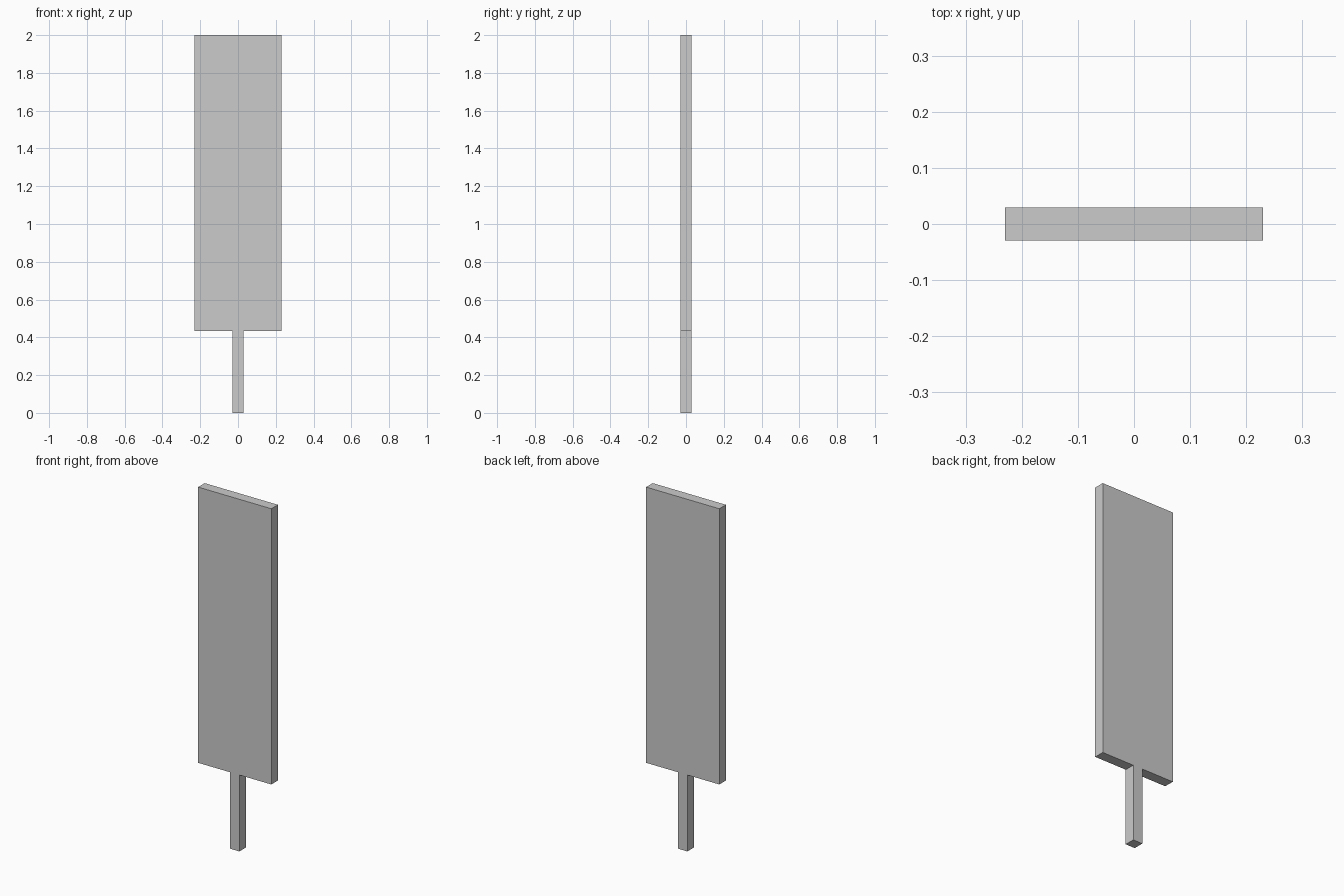
import bpy, bmesh

if "Cube" in bpy.data.objects:
    bpy.data.objects.remove(bpy.data.objects["Cube"])

HALF_T = 0.0295   # half thickness, shared by panel and handle
PANEL_W, HANDLE_W = 0.23, 0.0295
SHOULDER, TOP = 0.434, 2.0

# Paddle outline: right half, mirrored to the left
right = [(HANDLE_W, 0), (HANDLE_W, SHOULDER), (PANEL_W, SHOULDER), (PANEL_W, TOP)]
outline = right + [(-x, z) for x, z in reversed(right)]

# Flat panel and square handle, extruded as one flush solid
bm = bmesh.new()
face = bm.faces.new([bm.verts.new((x, -HALF_T, z)) for x, z in outline])
ext = bmesh.ops.extrude_face_region(bm, geom=[face], use_keep_orig=True)
moved = [g for g in ext["geom"] if isinstance(g, bmesh.types.BMVert)]
bmesh.ops.translate(bm, verts=moved, vec=(0, 2 * HALF_T, 0))
bmesh.ops.recalc_face_normals(bm, faces=bm.faces)

mesh = bpy.data.meshes.new("paddle")
bm.to_mesh(mesh)
bm.free()
bpy.context.collection.objects.link(bpy.data.objects.new("paddle", mesh))
